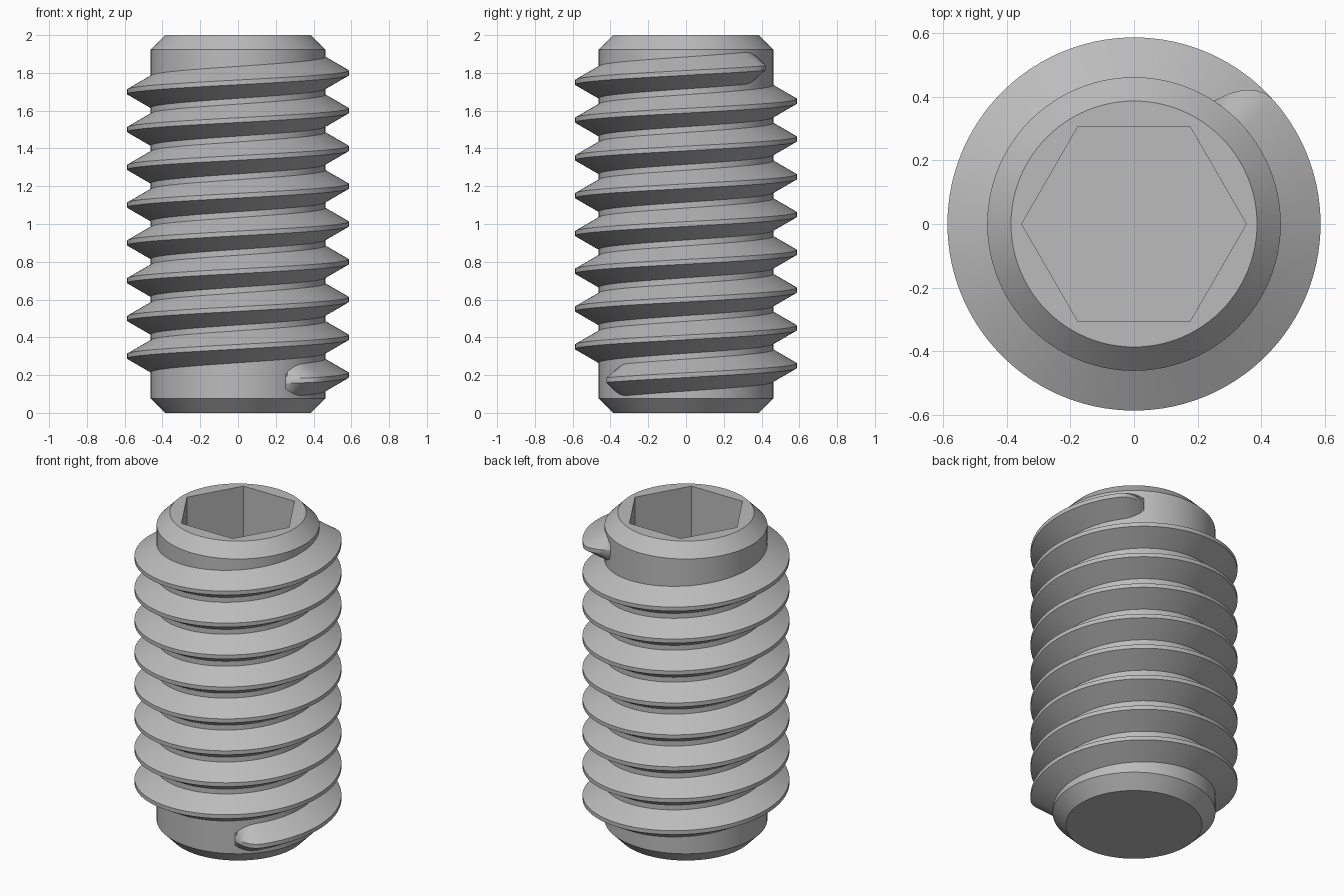
import bpy, bmesh
from math import radians, cos, sin, tan, pi

cube = bpy.data.objects.get("Cube")
if cube:
    bpy.data.objects.remove(cube, do_unlink=True)

CORE, CREST, TIP = 0.462, 0.587, 0.387
CHAMFER = 0.077
PITCH = 0.2
HEX_FLAT = 0.306      # half the distance across the flats
SOCKET_DEPTH = 0.7
SIDES = 96

steel = bpy.data.materials.new("grey_steel")
steel.use_nodes = True
grey = (0.5, 0.5, 0.5, 1)
steel.diffuse_color = grey
steel.node_tree.nodes["Principled BSDF"].inputs["Base Color"].default_value = grey


def loft(name, rings):
    """Skin a run of closed point rings and cap both ends."""
    bm = bmesh.new()
    loops = [[bm.verts.new(p) for p in ring] for ring in rings]
    for a, b in zip(loops, loops[1:]):
        for i in range(len(a)):
            j = (i + 1) % len(a)
            bm.faces.new((a[i], a[j], b[j], b[i]))
    bm.faces.new(loops[0])
    bm.faces.new(loops[-1])
    bmesh.ops.recalc_face_normals(bm, faces=bm.faces)
    mesh = bpy.data.meshes.new(name)
    bm.to_mesh(mesh)
    bm.free()
    mesh.materials.append(steel)
    obj = bpy.data.objects.new(name, mesh)
    bpy.context.collection.objects.link(obj)
    bpy.ops.object.select_all(action="DESELECT")
    obj.select_set(True)
    bpy.context.view_layer.objects.active = obj
    bpy.ops.object.shade_smooth_by_angle(angle=radians(25))
    return obj


def ring(z, radius):
    angles = [2 * pi * i / SIDES for i in range(SIDES)]
    return [(radius(a) * cos(a), radius(a) * sin(a), z) for a in angles]


def circle(r):
    return lambda a: r


def hexagon(a):
    return HEX_FLAT / cos(a % (pi / 3) - pi / 6)


# Chamfered core with the hexagonal socket sunk into its top
loft("screw_core", [
    ring(0, circle(TIP)),
    ring(CHAMFER, circle(CORE)),
    ring(2 - CHAMFER, circle(CORE)),
    ring(2, circle(TIP)),
    ring(2, hexagon),
    ring(2 - SOCKET_DEPTH, hexagon),
])

# Helical thread: trapezoid section that fades out at both ends
START, END, STEP, FADE = -57, 8 * 360 + 57, 3, 15
CREST_HALF = PITCH / 16
ROOT_HALF = CREST_HALF + (CREST - CORE) * tan(radians(30))
BURIED = CORE - 0.02
sections = []
for deg in range(START, END + 1, STEP):
    t = min(1, (deg - START) / FADE, (END - deg) / FADE)
    ease = 1 - (1 - t) ** 2
    crest = CORE + (CREST - CORE) * ease
    root = 0.04 + (ROOT_HALF - 0.04) * ease
    z = PITCH * (1 + deg / 360)
    a = radians(deg)
    profile = [(BURIED, -root), (CORE, -root), (crest, -CREST_HALF),
               (crest, CREST_HALF), (CORE, root), (BURIED, root)]
    sections.append([(r * cos(a), r * sin(a), z + h) for r, h in profile])
loft("screw_thread", sections)
